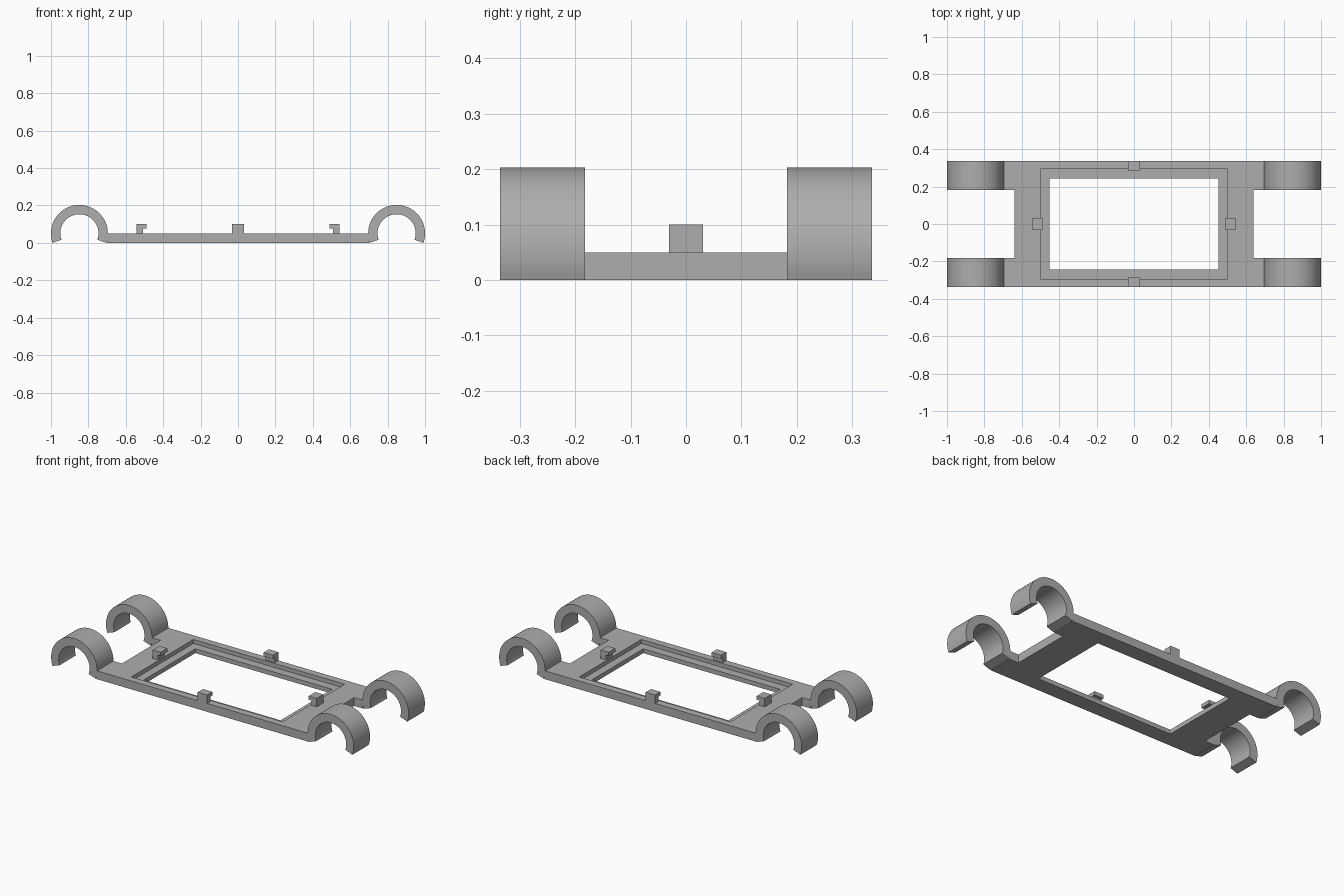
import bpy
import bmesh
from math import cos, sin, radians
from mathutils import Matrix

cube = bpy.data.objects.get("Cube")
if cube:
    bpy.data.objects.remove(cube, do_unlink=True)

grey = bpy.data.materials.new("plain grey")
grey.use_nodes = True
colour = (0.42, 0.42, 0.42, 1)
grey.diffuse_color = colour
grey.node_tree.nodes["Principled BSDF"].inputs["Base Color"].default_value = colour

# Main dimensions
THICK = 0.05
HALF_Y = 0.336       # half depth of the frame
NOTCH_Y = 0.182      # half width of the end notches
ARM_X, NOTCH_X = 0.70, 0.64


def prism(name, points, depth, matrix=Matrix()):
    """Extrude a flat outline along its local z, then place it."""
    bm = bmesh.new()
    face = bm.faces.new([bm.verts.new((a, b, 0)) for a, b in points])
    top = bmesh.ops.extrude_face_region(bm, geom=[face])["geom"]
    bmesh.ops.translate(bm, vec=(0, 0, depth),
                        verts=[g for g in top if isinstance(g, bmesh.types.BMVert)])
    bm.transform(matrix)
    bmesh.ops.recalc_face_normals(bm, faces=bm.faces)
    mesh = bpy.data.meshes.new(name)
    bm.to_mesh(mesh)
    bm.free()
    mesh.materials.append(grey)
    obj = bpy.data.objects.new(name, mesh)
    bpy.context.collection.objects.link(obj)
    return obj


def rect(hx, hy):
    return [(-hx, -hy), (hx, -hy), (hx, hy), (-hx, hy)]


def activate(obj):
    bpy.ops.object.select_all(action='DESELECT')
    obj.select_set(True)
    bpy.context.view_layer.objects.active = obj


def cut(target, cutter):
    cutter.hide_render = True
    mod = target.modifiers.new("cut", 'BOOLEAN')
    mod.operation = 'DIFFERENCE'
    mod.solver = 'EXACT'
    mod.object = cutter
    activate(target)
    bpy.ops.object.modifier_apply(modifier=mod.name)
    bpy.data.objects.remove(cutter, do_unlink=True)


# Flat frame with a notch at each end, a window and a recessed ledge
right_end = [(ARM_X, -HALF_Y), (ARM_X, -NOTCH_Y), (NOTCH_X, -NOTCH_Y),
             (NOTCH_X, NOTCH_Y), (ARM_X, NOTCH_Y), (ARM_X, HALF_Y)]
frame = prism("frame_plate", right_end + [(-x, -y) for x, y in right_end], THICK)
cut(frame, prism("ledge_cutter", rect(0.5, 0.293), 0.1,
                 Matrix.Translation((0, 0, 0.026))))
cut(frame, prism("window_cutter", rect(0.452, 0.243), 0.2,
                 Matrix.Translation((0, 0, -0.1))))

# Open clip rings at the four corners
CX, CZ, OUTER, INNER, STEPS = 0.848, 0.051, 0.152, 0.102, 56
angles = [radians(-19.5 + 219 * i / STEPS) for i in range(STEPS + 1)]
ring = [(CX + OUTER * cos(a), CZ + OUTER * sin(a)) for a in angles]
ring += [(CX + INNER * cos(a), CZ + INNER * sin(a)) for a in reversed(angles)]
upright = Matrix.Rotation(radians(90), 4, 'X')
for x_name, sx in (("left", 1), ("right", -1)):
    for y_name, y in (("front", -NOTCH_Y), ("back", HALF_Y)):
        clip = prism(f"{y_name}_{x_name}_clip", [(sx * a, b) for a, b in ring],
                     HALF_Y - NOTCH_Y, Matrix.Translation((0, y, 0)) @ upright)
        activate(clip)
        bpy.ops.object.shade_smooth_by_angle(angle=radians(30))


# Small hooked tabs around the window: a stem with a lip leaning inwards
def tab(name, lip, stem, outer, turn):
    profile = [(stem, THICK), (outer, THICK), (outer, 0.1), (lip, 0.1),
               (lip, 0.078), (stem, 0.078)]
    place = (Matrix.Rotation(radians(turn), 4, 'Z')
             @ Matrix.Translation((0, 0.031, 0)) @ upright)
    prism(name, profile, 0.062, place)


tab("left_tab", 0.489, 0.508, 0.542, 0)
tab("right_tab", 0.489, 0.508, 0.542, 180)
tab("back_tab", 0.286, 0.303, HALF_Y, 90)
tab("front_tab", 0.286, 0.303, HALF_Y, 270)
